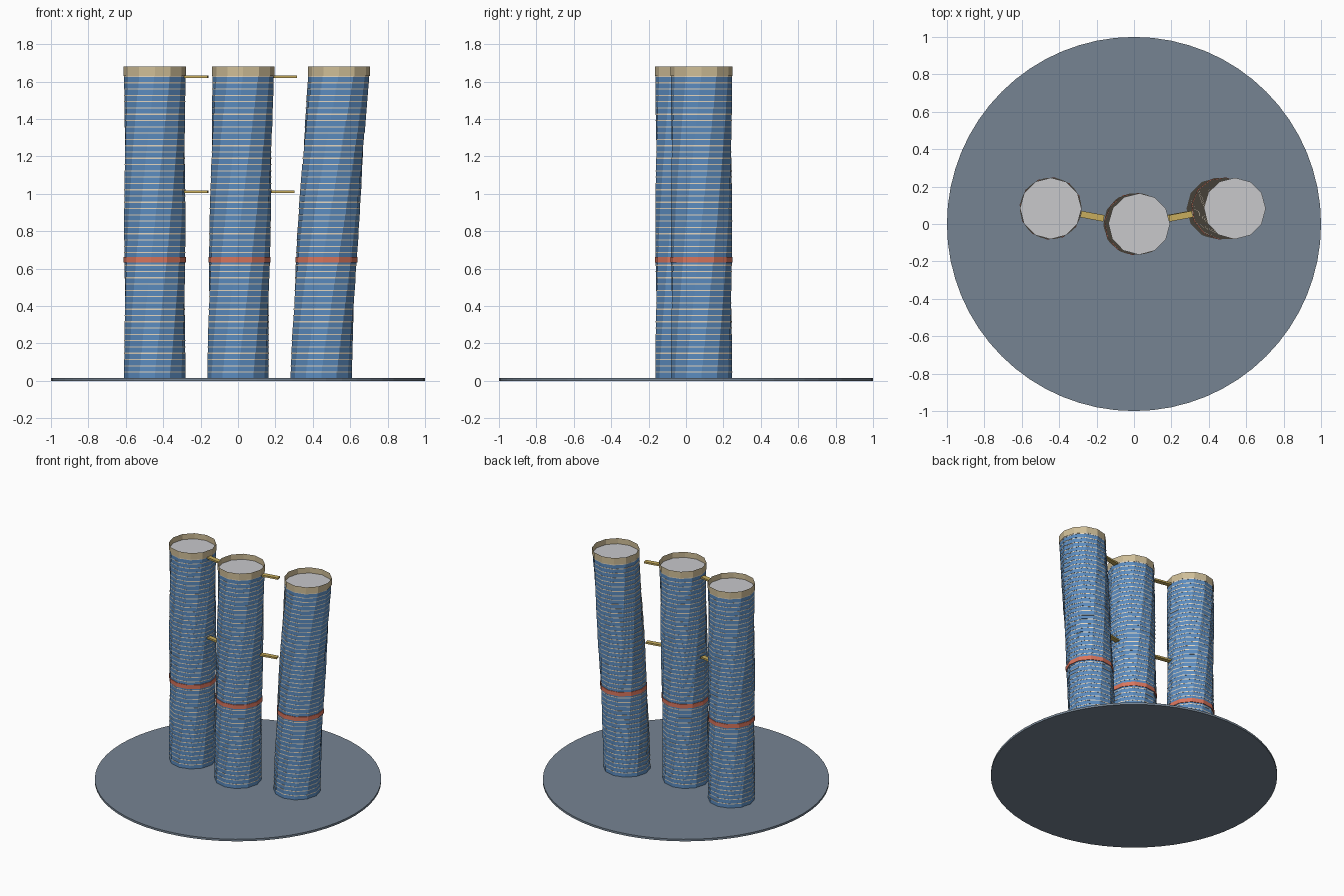
import bpy
import bmesh
from math import cos, sin, pi, radians, hypot, atan2

if "Cube" in bpy.data.objects:
    bpy.data.objects.remove(bpy.data.objects["Cube"], do_unlink=True)


def material(name, rgb):
    mat = bpy.data.materials.new(name)
    mat.use_nodes = True
    mat.diffuse_color = (*rgb, 1)
    mat.node_tree.nodes["Principled BSDF"].inputs["Base Color"].default_value = (*rgb, 1)
    return mat


SLATE = material("slate ground", (0.18, 0.23, 0.29))
GLASS = material("blue glass", (0.105, 0.26, 0.52))
CREAM = material("cream slab", (0.78, 0.68, 0.53))
SAND = material("sand crown", (0.62, 0.51, 0.31))
CORAL = material("coral band", (0.70, 0.18, 0.11))
PALE = material("pale roof", (0.58, 0.58, 0.60))
GOLD = material("gold bridge", (0.58, 0.42, 0.11))

SIDES = 12
RADIUS = 0.1635
GROUND = 0.016
TOP = 1.63
FLOORS = 48
STOREY = (TOP - GROUND) / FLOORS
SLAB = 0.006
TWIST = radians(60)


def finish(bm, name, mat):
    mesh = bpy.data.meshes.new(name)
    bm.normal_update()
    bm.to_mesh(mesh)
    bm.free()
    mesh.materials.append(mat)
    obj = bpy.data.objects.new(name, mesh)
    bpy.context.collection.objects.link(obj)
    return obj


def prism(bm, centre, z0, z1, radius, turn=0, sides=SIDES, caps=True):
    """Upright regular prism, or an open tube without caps."""
    rings = []
    for z in (z0, z1):
        rings.append([bm.verts.new((centre[0] + radius * cos(turn + 2 * pi * i / sides),
                                    centre[1] + radius * sin(turn + 2 * pi * i / sides), z))
                      for i in range(sides)])
    low, high = rings
    for i in range(sides):
        j = (i + 1) % sides
        bm.faces.new((low[i], low[j], high[j], high[i]))
    if caps:
        bm.faces.new(low[::-1])
        bm.faces.new(high)


# Each tower: name, foot position, sideways lean at the top
TOWERS = [("right", (-0.445, 0.083), 0.0),
          ("middle", (0.0, 0.0), 0.028),
          ("left", (0.445, 0.083), 0.095)]


def axis(foot, lean, z):
    return foot[0] + lean * (z / TOP) ** 1.3, foot[1]


def build_tower(name, foot, lean):
    glass, slabs = bmesh.new(), bmesh.new()
    # Stacked storeys, each turned a little further than the one below
    for k in range(FLOORS):
        z = GROUND + k * STOREY
        turn = TWIST * k / FLOORS
        centre = axis(foot, lean, z)
        prism(glass, centre, z, z + STOREY - SLAB, RADIUS, turn)
        prism(slabs, centre, z + STOREY - SLAB, z + STOREY, RADIUS + 0.0008, turn)
    finish(glass, name + "_tower_glass", GLASS)
    finish(slabs, name + "_tower_slabs", CREAM)

    # Coloured belt
    bm = bmesh.new()
    prism(bm, axis(foot, lean, 0.647), 0.632, 0.663, RADIUS + 0.004, TWIST * 0.39)
    finish(bm, name + "_tower_band", CORAL)

    # Open parapet with the roof set inside it
    centre = axis(foot, lean, TOP)
    bm = bmesh.new()
    prism(bm, centre, TOP, 1.68, RADIUS + 0.003, TWIST, caps=False)
    finish(bm, name + "_tower_crown", SAND)
    bm = bmesh.new()
    prism(bm, centre, TOP, TOP + 0.008, RADIUS + 0.001, TWIST)
    finish(bm, name + "_tower_roof", PALE)


for tower in TOWERS:
    build_tower(*tower)

# Sky bridges between neighbouring towers
for (name, a, lean), (_, b, _) in zip(TOWERS, TOWERS[1:]):
    dx, dy = b[0] - a[0], b[1] - a[1]
    for level, z in (("lower", 1.01), ("upper", 1.626)):
        shift = axis(a, lean, z)[0] - a[0]
        bpy.ops.mesh.primitive_cube_add(
            size=1, location=((a[0] + b[0]) / 2 + shift, (a[1] + b[1]) / 2, z),
            rotation=(0, 0, atan2(dy, dx)))
        bridge = bpy.context.object
        bridge.name = f"{level}_bridge_from_{name}"
        bridge.scale = (hypot(dx, dy) - 2 * RADIUS, 0.035, 0.013)
        bridge.data.materials.append(GOLD)

# Round ground plate
bm = bmesh.new()
prism(bm, (0, 0), 0, GROUND, 1, sides=64)
finish(bm, "ground_plate", SLATE)
